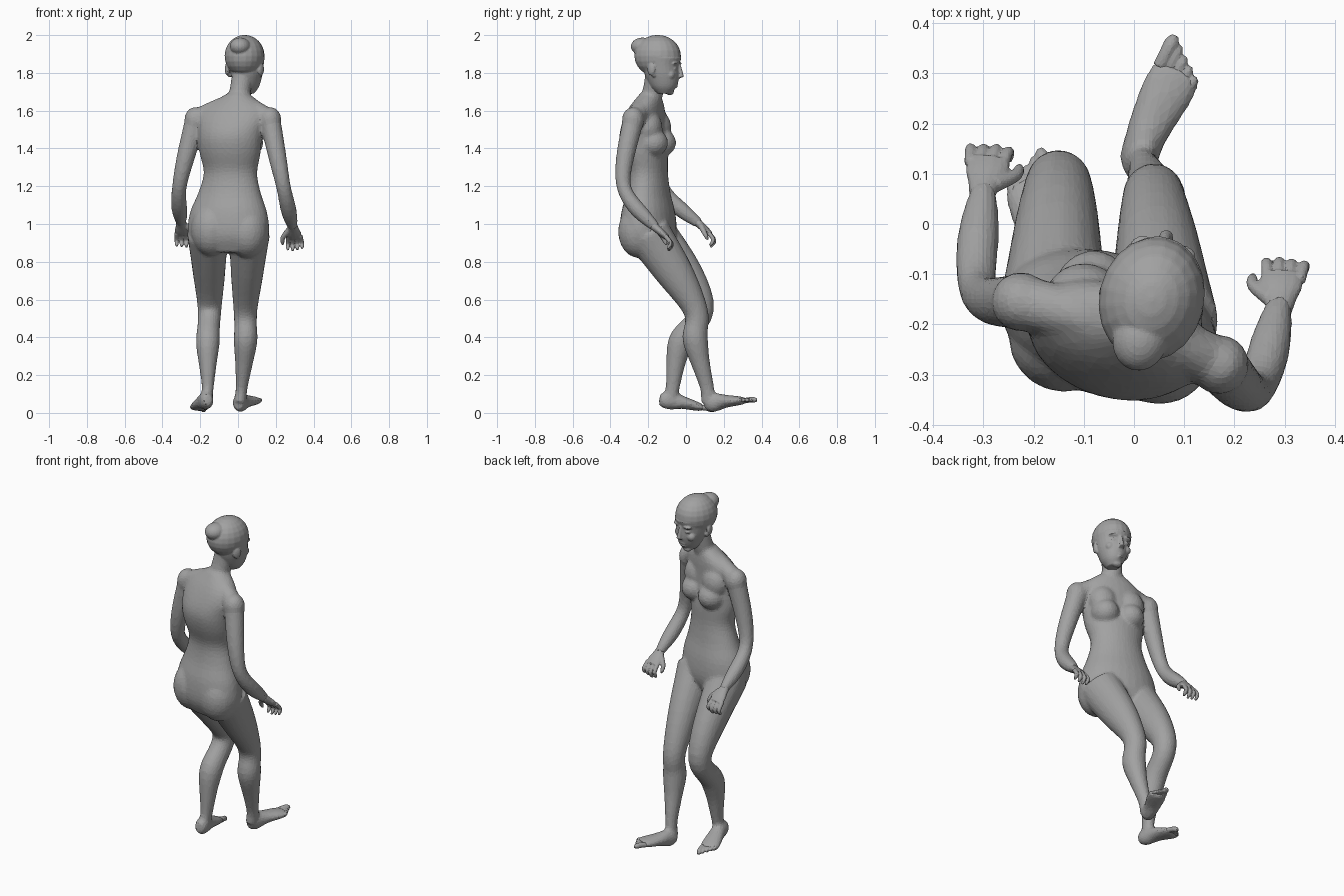
import bpy, bmesh, math
from mathutils import Vector, Matrix

cube = bpy.data.objects.get("Cube")
if cube:
    bpy.data.objects.remove(cube, do_unlink=True)

UP = Vector((0, 0, 1))
ACROSS = Vector((1, 0, 0))
grey = (.36, .36, .36, 1)
skin = bpy.data.materials.new("plain grey")
skin.use_nodes = True
skin.diffuse_color = grey
skin.node_tree.nodes["Principled BSDF"].inputs["Base Color"].default_value = grey


def along(values, fraction):
    """Smooth curve through evenly spaced numbers or vectors."""
    last = len(values) - 1
    place = fraction * last
    index = min(int(place), last - 1)
    t = place - index
    start, end = values[index], values[index + 1]
    leave = (end - values[max(index - 1, 0)]) / 2
    arrive = (values[min(index + 2, last)] - start) / 2
    bend = end - start
    return start + leave * t + (bend * 3 - leave * 2 - arrive) * t ** 2 + (leave + arrive - bend * 2) * t ** 3


def loft(bm, joints, widths, depths=None, side=ACROSS, sides=18, level=False):
    """Closed skin of elliptical rings that follows the joints."""
    joints = [Vector(joint) for joint in joints]
    depths = depths or widths
    count = 4 * (len(widths) - 1)
    rings = []
    for step in range(count + 1):
        fraction = step / count
        centre = along(joints, fraction)
        ahead = along(joints, min(fraction + .01, 1)) - along(joints, max(fraction - .01, 0))
        tangent = UP if level else ahead.normalized()
        u = (side - tangent * side.dot(tangent)).normalized()
        v = tangent.cross(u)
        width, depth = along(widths, fraction), along(depths, fraction)
        ring = []
        for k in range(sides):
            angle = math.tau * k / sides
            ring.append(bm.verts.new(centre + u * width * math.cos(angle) + v * depth * math.sin(angle)))
        rings.append(ring)
    for low, high in zip(rings, rings[1:]):
        for k in range(sides):
            after = (k + 1) % sides
            bm.faces.new((low[k], low[after], high[after], high[k]))
    bm.faces.new(rings[0][::-1])
    bm.faces.new(rings[-1])


def blob(bm, centre, size, yaw=0):
    """Ellipsoid turned about the vertical."""
    matrix = Matrix.Translation(centre) @ Matrix.Rotation(yaw, 4, 'Z') @ Matrix.Diagonal((*size, 1))
    bmesh.ops.create_uvsphere(bm, u_segments=20, v_segments=12, radius=1, matrix=matrix)


def finish(name, bm, voxel=.004, smoothing=2, ratio=.4):
    """Fuse overlapping forms into one softly faceted skin."""
    bmesh.ops.recalc_face_normals(bm, faces=bm.faces)
    mesh = bpy.data.meshes.new(name)
    bm.to_mesh(mesh)
    bm.free()
    mesh.materials.append(skin)
    part = bpy.data.objects.new(name, mesh)
    bpy.context.collection.objects.link(part)
    fuse = part.modifiers.new("fuse", 'REMESH')
    fuse.mode, fuse.voxel_size = 'VOXEL', voxel
    soften = part.modifiers.new("soften", 'SMOOTH')
    soften.factor, soften.iterations = .5, smoothing
    facets = part.modifiers.new("facets", 'DECIMATE')
    facets.ratio = ratio


def heading(yaw):
    """Sideways and forward directions for a part turned by yaw."""
    turn = Matrix.Rotation(yaw, 3, 'Z')
    return turn @ ACROSS, turn @ Vector((0, 1, 0))


body = bmesh.new()

# Torso, twisted towards +x
chest_yaw = math.radians(-17)
side, forward = heading(chest_yaw)
spine = [(-.05, -.2, .85), (-.05, -.2, 1.06), (-.04, -.2, 1.27), (-.04, -.23, 1.48), (0, -.19, 1.69)]
loft(body, spine, widths=[.17, .22, .21, .17, .145, .165, .175, .18, .06],
     depths=[.1, .14, .135, .11, .1, .115, .115, .09, .055], side=side, sides=28, level=True)
chest = Vector((-.03, -.21, 1.43))
for sign in (-1, 1):
    blob(body, chest + side * sign * .073 + forward * .055, (.078, .085, .075), chest_yaw)
    blob(body, chest + side * sign * .08 + forward * .04 + UP * .08, (.08, .07, .09), chest_yaw)
for buttock in ((-.14, -.225, .97), (.05, -.25, .96)):
    blob(body, buttock, (.11, .11, .14))

# Neck and the slope from neck to shoulders
loft(body, [(0, -.2, 1.62), (.01, -.175, 1.7), (.03, -.155, 1.8)], widths=[.062, .056, .06])
left_shoulder, right_shoulder = (.17, -.28, 1.55), (-.225, -.155, 1.55)
loft(body, [right_shoulder, (-.11, -.18, 1.61), (0, -.2, 1.64), (.08, -.235, 1.61), left_shoulder],
     widths=[.055, .05, .055, .05, .055], side=forward)

# Arms share one run of muscle from shoulder to wrist
left_wrist, right_wrist = Vector((.29, -.16, .98)), Vector((-.3, .07, 1))
left_arm = [left_shoulder, (.24, -.33, 1.2), left_wrist]
right_arm = [right_shoulder, (-.31, -.13, 1.2), right_wrist]
for arm in (left_arm, right_arm):
    loft(body, arm, widths=[.056, .05, .039, .042, .026])
    blob(body, arm[0], (.06, .06, .07), chest_yaw)

# Legs run hip, knee, calf, ankle, sole
left_leg = [(.06, -.2, .95), (.04, .04, .57), (.04, .05, .38), (.02, .11, .14), (.01, .12, .06)]
right_leg = [(-.16, -.17, .95), (-.15, .08, .58), (-.16, -.03, .37), (-.16, -.07, .14), (-.17, -.08, .06)]
for leg in (left_leg, right_leg):
    loft(body, leg, widths=[.11, .09, .066, .06, .063, .046, .032, .032, .034],
         depths=[.12, .104, .069, .063, .067, .049, .038, .039, .042])

# Feet run heel, instep, ball; the big toe is on the inner side
left_foot = [(0, .1, .045), (.03, .19, .06), (.09, .31, .065)]
right_foot = [(-.16, -.14, .07), (-.18, -.04, .06), (-.21, .09, .025)]
for name, foot, inner in (("left_toes", left_foot, -1), ("right_toes", right_foot, 1)):
    instep, ball = Vector(foot[1]), Vector(foot[2])
    ahead = (ball - instep).normalized()
    across = ahead.cross(UP).normalized()
    loft(body, foot, widths=[.024, .038, .04, .047, .054, .05],
         depths=[.03, .047, .047, .034, .026, .017], side=across)
    toes = bmesh.new()
    for k in range(5):
        root = ball + across * inner * (.036 - .018 * k) - ahead * (.015 + .004 * k)
        tip = root + ahead * (.07 - .01 * k)
        thick = .011 if k else .015
        loft(toes, [root, root.lerp(tip, .5) + UP * .004, tip],
             widths=[thick, thick, thick, thick, thick / 2], side=across, sides=10)
    finish(name, toes)
finish("body", body, voxel=.009, smoothing=10, ratio=.22)

# Head, looking a little towards +x: jaw, skull and the bulge behind
head = bmesh.new()
head_yaw = math.radians(-13)
side, forward = heading(head_yaw)
loft(head, [(.055, -.115, 1.69), (.047, -.125, 1.78), (.04, -.14, 1.88)], widths=[.03, .06, .08, .092, .1],
     depths=[.035, .07, .09, .098, .117], side=side, sides=28, level=True)
loft(head, [(.01, -.175, 1.7), (.03, -.155, 1.8)], widths=[.05, .056, .062])
blob(head, (.035, -.15, 1.89), (.105, .125, .111), head_yaw)
blob(head, (.012, -.23, 1.94), (.055, .063, .047), head_yaw)

# Face and ears, placed from the middle of the head
middle = Vector((.04, -.13, 0))


def feature(sideways, ahead, height, size, turn=0):
    blob(head, middle + side * sideways + forward * ahead + UP * height, size, head_yaw + turn)


nose = [middle + forward * ahead + UP * height for ahead, height in ((.09, 1.85), (.1, 1.81), (.108, 1.775))]
loft(head, nose, widths=[.01, .011, .016], depths=[.012, .014, .015], side=side, sides=12)
feature(0, .07, 1.743, (.025, .022, .009))
feature(0, .068, 1.728, (.022, .021, .009))
feature(0, .045, 1.7, (.028, .022, .018))
for sign in (-1, 1):
    feature(sign * .037, .078, 1.822, (.018, .014, .01))
    feature(sign * .037, .08, 1.85, (.03, .02, .01))
    feature(sign * .05, .06, 1.79, (.025, .025, .025))
    feature(sign * .092, -.035, 1.82, (.012, .024, .034), -sign * .35)
    feature(sign * .084, -.022, 1.795, (.012, .014, .018))
finish("head", head, voxel=.005, smoothing=4, ratio=.3)


# Hands: palm, four curled fingers and a thumb on the inner side
def hand(name, wrist, aim, inner):
    bm = bmesh.new()
    aim = Vector(aim).normalized()
    across = ACROSS * inner
    across = (across - aim * across.dot(aim)).normalized()
    inward = across.cross(aim)
    inward = inward if inward.z < 0 else -inward

    def spot(reach, sideways, curl):
        return wrist + aim * reach + across * sideways + inward * curl

    loft(bm, [spot(-.02, 0, 0), spot(.03, 0, 0), spot(.08, 0, 0)], widths=[.025, .032, .043, .041],
         depths=[.024, .021, .019, .015], side=across, sides=14)
    for k in range(4):
        place = .027 - .021 * k
        length = 1 - .07 * abs(k - 1)
        finger = [spot(.066, place, 0), spot(.07 + .05 * length, place * 1.2, .01),
                  spot(.07 + .06 * length, place * 1.2, .05 * length)]
        loft(bm, finger, widths=[.013, .012, .011, .01, .006], side=across, sides=10)
    thumb = [spot(.015, .02, 0), spot(.06, .055, .015), spot(.1, .058, .03)]
    loft(bm, thumb, widths=[.017, .015, .013, .011, .006], side=across, sides=10)
    finish(name, bm)


hand("left_hand", left_wrist, aim=(.05, .75, -.65), inner=-1)
hand("right_hand", right_wrist, aim=(.15, .7, -.65), inner=1)
